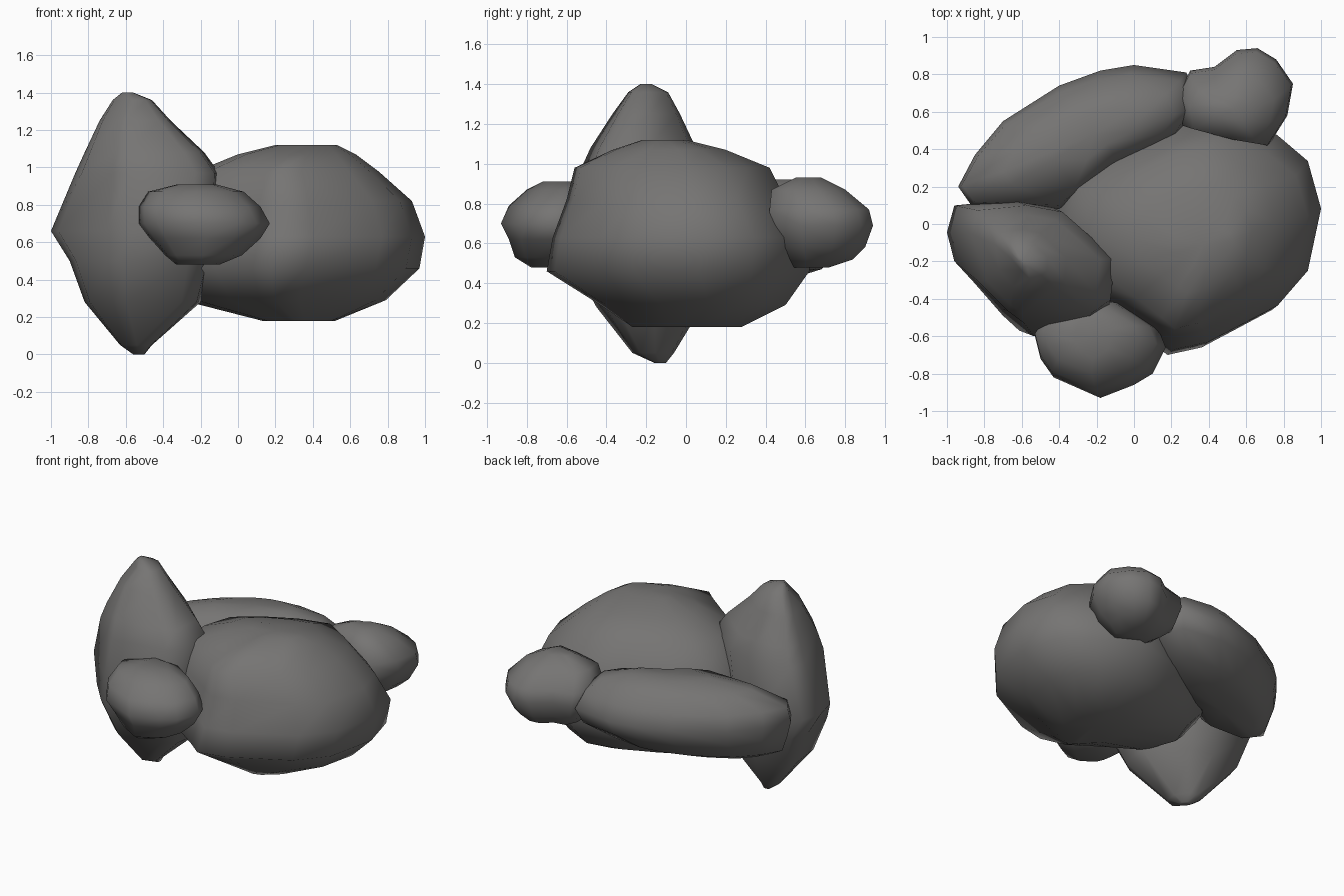
import bpy, bmesh

stone = bpy.data.materials.new("grey stone")
stone.diffuse_color = (0.18, 0.176, 0.172, 1)


def rock(name, plan, rings, corner=()):
    """Loft a plan outline through rings of (z, x min, x max, y min, y max, corner fill).
    The corner fill pushes the listed front left plan points outward."""
    px, py = [p[0] for p in plan], [p[1] for p in plan]
    bx, by = min(px), min(py)
    wx, wy = max(px) - bx, max(py) - by
    bm = bmesh.new()
    loops = []
    for z, x0, x1, y0, y1, *fill in rings:
        loop = [bm.verts.new((x0 + (x - bx) / wx * (x1 - x0),
                              y0 + (y - by) / wy * (y1 - y0), z)) for x, y in plan]
        if fill:
            for i, fx, fy in corner:
                loop[i].co.x -= fx * fill[0]
                loop[i].co.y -= fy * fill[0]
        loops.append(loop)
    n = len(plan)
    for a, b in zip(loops, loops[1:]):
        for i in range(n):
            j = (i + 1) % n
            bm.faces.new((a[i], a[j], b[j], b[i]))
    # close both ends with fans so they shade softly
    for loop in (loops[0], loops[-1]):
        bmesh.ops.poke(bm, faces=[bm.faces.new(loop)])
    bmesh.ops.recalc_face_normals(bm, faces=bm.faces)
    for f in bm.faces:
        f.smooth = True
    me = bpy.data.meshes.new(name)
    bm.to_mesh(me)
    bm.free()
    me.materials.append(stone)
    ob = bpy.data.objects.new(name, me)
    bpy.context.collection.objects.link(ob)


# Large boulder on the right
rock("large_boulder",
     [(1, .07), (.93, .33), (.77, .47), (.5, .62), (.2, .55), (-.1, .41), (-.33, .25), (-.42, -.02),
      (-.32, -.32), (-.08, -.48), (.12, -.62), (.22, -.7), (.4, -.66), (.77, -.46), (.93, -.27)],
     [(.18, .13, .52, -.27, .28), (.29, -.3, .79, -.43, .5), (.46, -.47, .97, -.7, .62),
      (.63, -.43, 1, -.67, .62), (.82, -.38, .93, -.6, .5), (.98, -.22, .75, -.56, .42),
      (1.07, 0, .63, -.37, .2), (1.12, .2, .53, -.22, .0)])

# Tall pointed stone on the left
rock("tall_stone",
     [(-1, -.05), (-.96, -.2), (-.7, -.45), (-.53, -.59), (-.25, -.53), (-.13, -.45), (-.1, -.2),
      (-.43, .08), (-.65, .12), (-.96, .09)],
     [(0, -.56, -.5, -.16, -.1), (.05, -.63, -.46, -.27, -.06), (.28, -.82, -.2, -.45, .08, .1),
      (.5, -.9, -.14, -.57, .12, .11), (.66, -1, -.11, -.6, .13), (.97, -.87, -.1, -.53, .1, .12),
      (1.08, -.82, -.18, -.48, .05, .11), (1.25, -.74, -.36, -.37, -.03, .06),
      (1.36, -.67, -.46, -.29, -.09), (1.4, -.62, -.56, -.23, -.17)],
     [(1, 0, 1), (2, .5, .5), (3, 1, 0)])

# Long slab across the back
rock("long_slab",
     [(-.94, .2), (-.85, .37), (-.7, .55), (-.4, .74), (-.18, .82), (0, .85), (.28, .81),
      (.35, .65), (.25, .5), (-.1, .32), (-.4, .08), (-.87, .1)],
     [(.42, -.78, -.1, .16, .52), (.47, -.88, .15, .12, .68), (.58, -.92, .31, .1, .81),
      (.68, -.94, .35, .08, .85), (.78, -.92, .31, .1, .8), (.87, -.7, .22, .2, .72),
      (.92, -.45, .02, .34, .62)])

# Small stone at the front
rock("small_front_stone",
     [(-.53, -.6), (-.5, -.72), (-.43, -.82), (-.18, -.93), (0, -.86), (.1, -.8), (.17, -.66),
      (.13, -.56), (-.08, -.42), (-.4, -.4)],
     [(.48, -.33, -.1, -.78, -.5), (.53, -.39, .02, -.86, -.45), (.62, -.47, .12, -.89, -.42),
      (.7, -.53, .17, -.93, -.4), (.79, -.53, .12, -.89, -.4), (.87, -.48, .03, -.8, -.43),
      (.91, -.32, -.12, -.72, -.5)])

# Small stone at the back right
rock("small_back_stone",
     [(.24, .7), (.3, .82), (.43, .84), (.55, .93), (.66, .94), (.76, .88), (.85, .75), (.82, .58),
      (.72, .42), (.55, .45), (.26, .53)],
     [(.48, .42, .65, .53, .72), (.52, .35, .72, .5, .84), (.58, .28, .79, .45, .9),
      (.69, .24, .85, .42, .94), (.77, .24, .84, .42, .92), (.87, .3, .75, .43, .8),
      (.93, .45, .62, .55, .68)])
